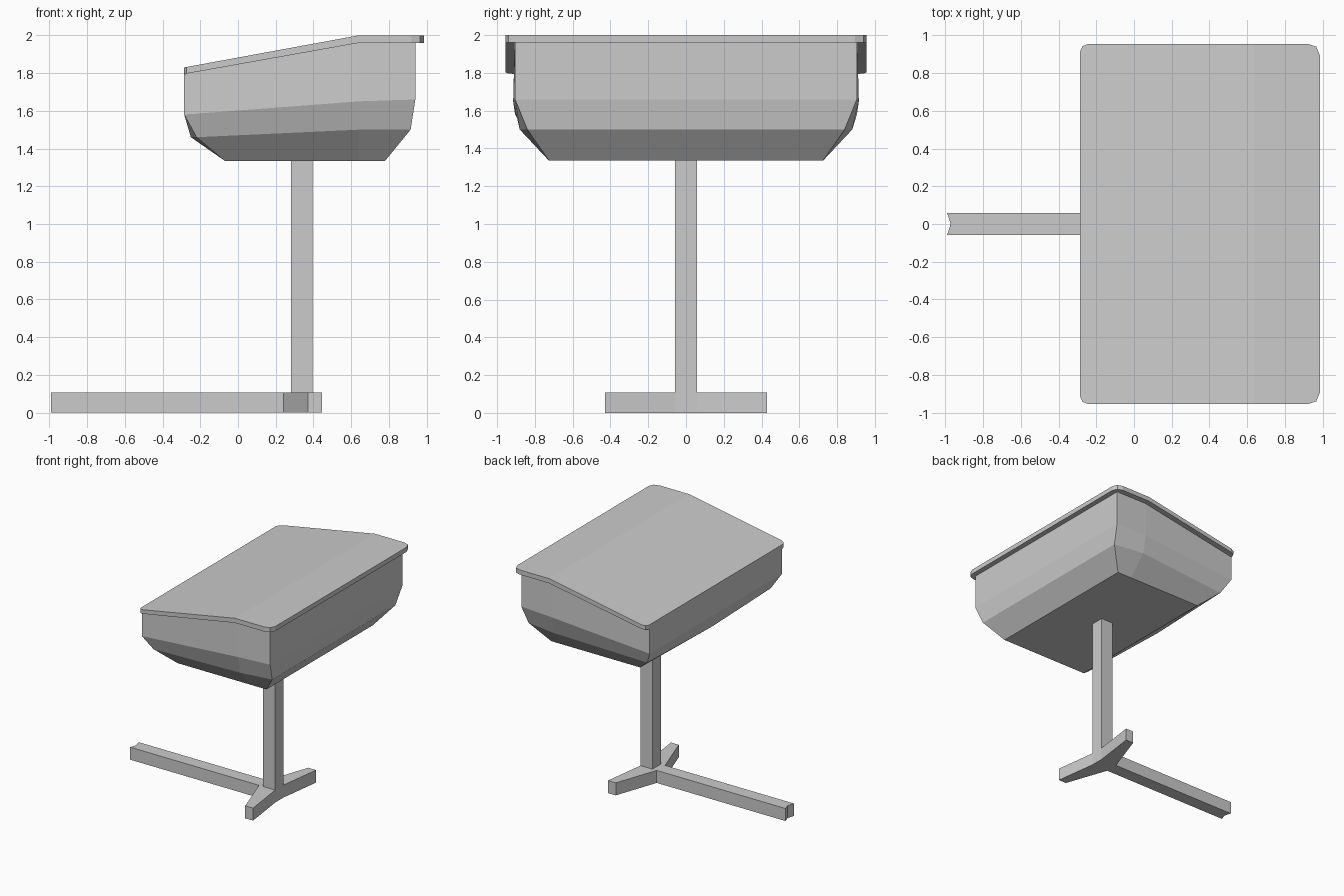
import bpy, bmesh, math

if "Cube" in bpy.data.objects:
    bpy.data.objects.remove(bpy.data.objects["Cube"])

BREAK = 0.64          # x where the sloping top turns level


def finish(name, bm):
    bmesh.ops.recalc_face_normals(bm, faces=bm.faces)
    mesh = bpy.data.meshes.new(name)
    bm.to_mesh(mesh)
    bm.free()
    obj = bpy.data.objects.new(name, mesh)
    bpy.context.collection.objects.link(obj)
    return obj


def loft(rings):
    """Closed solid through rings with equal point counts."""
    bm = bmesh.new()
    vr = [[bm.verts.new(p) for p in r] for r in rings]
    n = len(vr[0])
    for a, b in zip(vr, vr[1:]):
        for i in range(n):
            j = (i + 1) % n
            bm.faces.new((a[i], a[j], b[j], b[i]))
    bm.faces.new(vr[0])
    bm.faces.new(vr[-1])
    return bm


def slope(x, low, high):
    """Height that rises from the front edge to the break, then stays level."""
    t = min(1, (x + 0.285) / (BREAK + 0.285))
    return low + (high - low) * t


# Lid: rounded outline, cut at the break and bent into the sloped profile
half = [(-0.285, -0.915), (-0.273, -0.943), (-0.24, -0.955),
        (0.92, -0.955), (0.966, -0.94), (0.985, -0.895)]
outline = half + [(x, -y) for x, y in reversed(half)]
bm = loft([[(x, y, z) for x, y in outline] for z in (0, 1)])
bmesh.ops.bisect_plane(bm, geom=bm.verts[:] + bm.edges[:] + bm.faces[:],
                       plane_co=(BREAK, 0, 0), plane_no=(1, 0, 0))
for v in bm.verts:
    v.co.z = slope(v.co.x, 1.83, 2.0) if v.co.z > 0.5 else slope(v.co.x, 1.795, 1.96)
finish("lid", bm)

# Storage box: lofted rings, tapering to a flat bottom
# front middle x, front corner x, back x, corner y, break y, heights front / break / back
levels = [(-0.07, -0.07, 0.78, 0.725, 0.725, 1.335, 1.335, 1.335),
          (-0.25, -0.22, 0.915, 0.84, 0.88, 1.46, 1.50, 1.50),
          (-0.285, -0.285, 0.94, 0.905, 0.915, 1.58, 1.65, 1.66),
          (-0.285, -0.285, 0.94, 0.905, 0.907, 1.797, 1.962, 1.962)]
rings = []
for xm, xf, xb, yc, yb, zf, zm, zb in levels:
    side = [(xf, -yc, zf), (BREAK, -yb, zm), (xb, -yc, zb)]
    rings.append(side + [(x, -y, z) for x, y, z in reversed(side)] + [(xm, 0, zf)])
bm = loft(rings)
# split the bent end caps along the break line
bmesh.ops.bisect_plane(bm, geom=bm.verts[:] + bm.edges[:] + bm.faces[:],
                       plane_co=(BREAK, 0, 0), plane_no=(1, 0, 0))
finish("storage_box", bm)

# Post
post = [(0.28, -0.057), (0.395, -0.057), (0.395, 0.057), (0.28, 0.057)]
finish("post", loft([[(x, y, z) for x, y in post] for z in (0.1, 1.335)]))

# Floor base: long foot with notched end and two short swept feet
half = [(-0.99, -0.057), (0.24, -0.057), (0.37, -0.43), (0.445, -0.43), (0.395, -0.057)]
foot = half + [(x, -y) for x, y in reversed(half)] + [(-0.972, 0)]
finish("floor_base", loft([[(x, y, z) for x, y in foot] for z in (0, 0.108)]))
